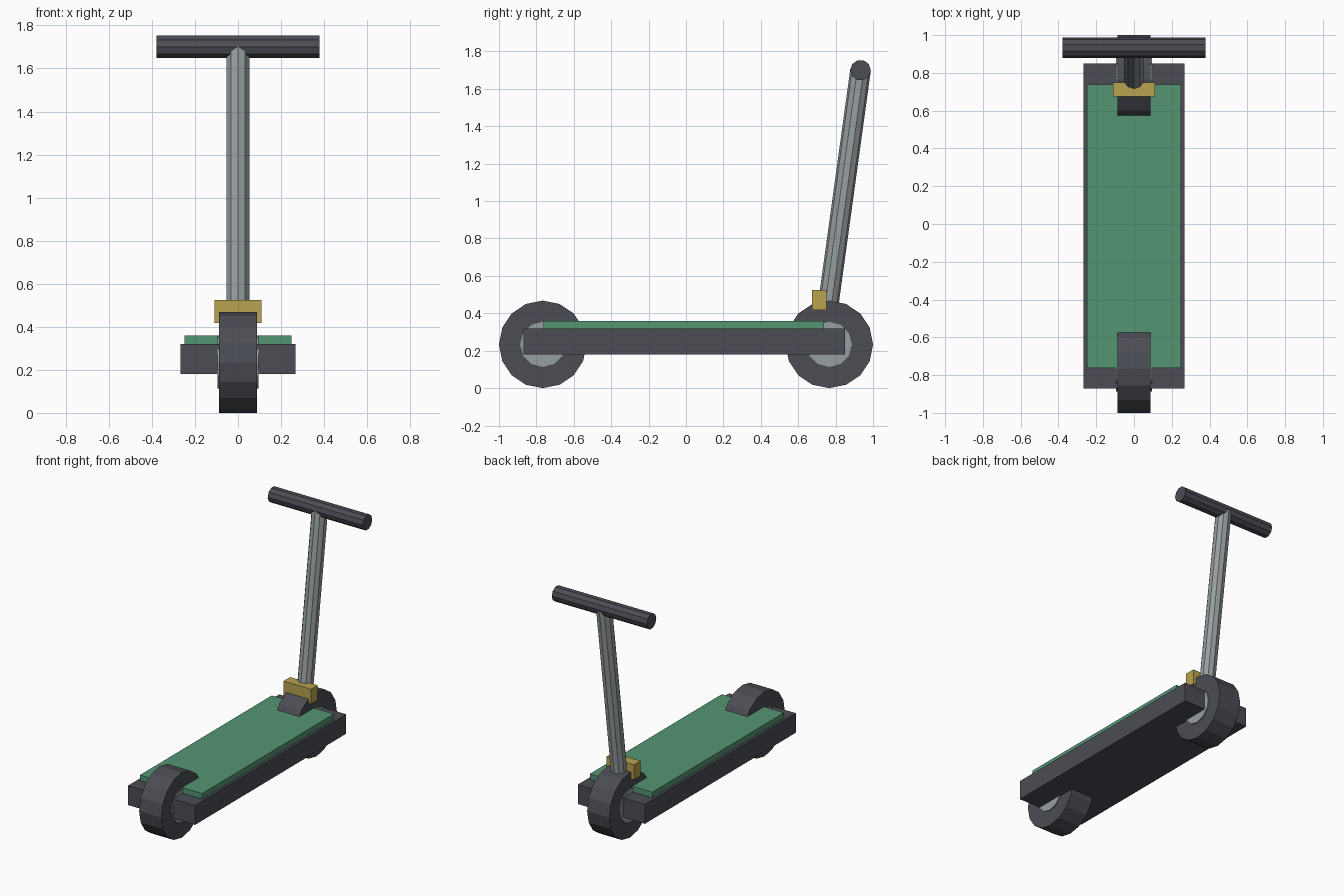
import bpy
from math import radians
from mathutils import Vector

if "Cube" in bpy.data.objects:
    bpy.data.objects.remove(bpy.data.objects["Cube"])


def material(name, rgb):
    m = bpy.data.materials.new(name)
    m.diffuse_color = (*rgb, 1)
    m.use_nodes = True
    m.node_tree.nodes["Principled BSDF"].inputs["Base Color"].default_value = m.diffuse_color
    return m


DARK = material("dark", (0.07, 0.075, 0.09))
GREEN = material("green", (0.09, 0.30, 0.17))
YELLOW = material("yellow", (0.48, 0.36, 0.08))
METAL = material("metal", (0.31, 0.34, 0.35))


def finish(name, mat):
    ob = bpy.context.object
    ob.name = name
    ob.data.materials.append(mat)
    return ob


def box(name, lo, hi, mat):
    lo, hi = Vector(lo), Vector(hi)
    bpy.ops.mesh.primitive_cube_add(size=1, location=(lo + hi) / 2)
    ob = finish(name, mat)
    ob.scale = hi - lo
    return ob


def axle_cylinder(name, centre, radius, half_width, sides, mat):
    # Cylinder lying along x, with a vertex pointing to +y
    bpy.ops.mesh.primitive_cylinder_add(
        vertices=sides, radius=radius, depth=2 * half_width,
        location=centre, rotation=(0, radians(90), 0))
    return finish(name, mat)


# Deck and grip pad
box("deck", (-0.267, -0.87, 0.18), (0.267, 0.85, 0.32), DARK)
box("grip_pad", (-0.248, -0.762, 0.32), (0.248, 0.738, 0.36), GREEN)

# Wheels with slightly proud hubs
for end, y in (("rear", -0.766), ("front", 0.766)):
    axle_cylinder(end + "_wheel", (0, y, 0.234), 0.234, 0.088, 16, DARK)
    axle_cylinder(end + "_hub", (0, y, 0.234), 0.121, 0.095, 12, METAL)

# Leaning steering stem
bottom, top = Vector((0, 0.757, 0.42)), Vector((0, 0.933, 1.70))
axis = top - bottom
bpy.ops.mesh.primitive_cylinder_add(
    vertices=10, radius=0.055, depth=axis.length, location=(bottom + top) / 2)
stem = finish("steering_stem", METAL)
stem.rotation_euler = axis.to_track_quat('Z', 'Y').to_euler()
# keep the 10-sided section's vertices on the fore-aft plane
stem.rotation_euler = (-Vector((axis.z, axis.y)).angle_signed(Vector((1, 0))), 0, 0)
if (stem.rotation_euler.to_matrix() @ Vector((0, 0, 1))).y < 0:
    stem.rotation_euler.x *= -1

# Handlebar and folding clamp
axle_cylinder("handlebar", (0, 0.933, 1.70), 0.055, 0.378, 10, DARK)
box("folding_clamp", (-0.11, 0.675, 0.417), (0.11, 0.75, 0.525), YELLOW)
